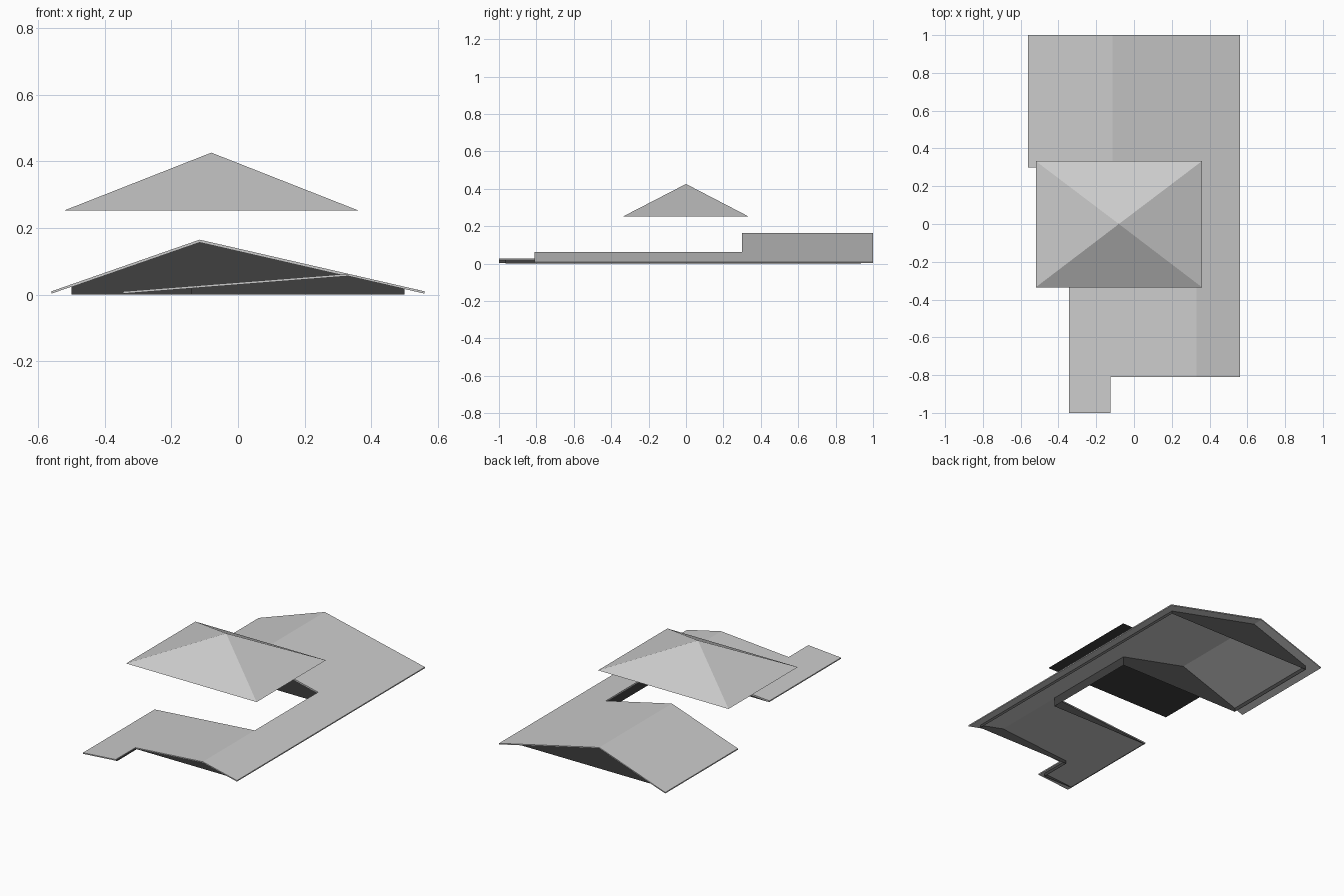
import bpy, bmesh
from mathutils import Vector

if "Cube" in bpy.data.objects:
    bpy.data.objects.remove(bpy.data.objects["Cube"])

RIDGE, VALLEY, THICK = -0.115, 0.33, 0.007


def right_slope(x):
    return 0.01 + (0.56 - x) * 0.2296


def left_slope(x):
    return 0.01 + (x + 0.56) * 0.3483


def low_slope(x):
    return 0.01 + (x + 0.345) * 0.0782


def finish(name, bm, mats=()):
    me = bpy.data.meshes.new(name)
    bm.to_mesh(me)
    bm.free()
    ob = bpy.data.objects.new(name, me)
    bpy.context.collection.objects.link(ob)
    for m in mats:
        me.materials.append(m)
    return ob


dark = bpy.data.materials.new("dark")
dark.diffuse_color = (0.05, 0.05, 0.05, 1)
dark.use_nodes = True
dark.node_tree.nodes["Principled BSDF"].inputs["Base Color"].default_value = dark.diffuse_color
light = bpy.data.materials.new("light")
light.diffuse_color = (0.8, 0.8, 0.8, 1)
light.use_nodes = True
light.node_tree.nodes["Principled BSDF"].inputs["Base Color"].default_value = light.diffuse_color

# Main roof: three sloped planes outlined in plan, thickened downward
planes = [
    (left_slope, [(-0.56, 0.3), (RIDGE, 0.3), (RIDGE, 1), (-0.56, 1)]),
    (right_slope, [(VALLEY, -0.81), (0.56, -0.81), (0.56, 1), (RIDGE, 1),
                   (RIDGE, 0.3), (VALLEY, 0.3), (VALLEY, -0.31)]),
    (low_slope, [(-0.345, -1), (-0.125, -1), (-0.125, -0.81),
                 (VALLEY, -0.81), (VALLEY, -0.31), (-0.345, -0.31)]),
]
bm = bmesh.new()
for slope, outline in planes:
    bm.faces.new([bm.verts.new((x, y, slope(x))) for x, y in outline])
bmesh.ops.remove_doubles(bm, verts=bm.verts, dist=0.002)
ext = bmesh.ops.extrude_face_region(bm, geom=bm.faces[:], use_keep_orig=True)
low = [g for g in ext["geom"] if isinstance(g, bmesh.types.BMVert)]
bmesh.ops.translate(bm, verts=low, vec=Vector((0, 0, -THICK)))
bmesh.ops.recalc_face_normals(bm, faces=bm.faces)
finish("main_roof", bm)

# Walls: closed plan loop, rising from the ground to the roof underside
loop = [(-0.5, 0.303), (RIDGE, 0.303), (0.333, 0.303), (0.333, -0.313),
        (-0.34, -0.313), (-0.34, -0.965), (-0.14, -0.965), (-0.14, -0.775),
        (VALLEY, -0.775), (0.5, -0.775), (0.5, 0.935), (RIDGE, 0.935),
        (-0.5, 0.935)]
bm = bmesh.new()
cols = []
for x, y in loop:
    other = left_slope(x) if y > 0 else low_slope(x)
    top = min(right_slope(x), other) - THICK + 0.001
    cols.append((bm.verts.new((x, y, 0)), bm.verts.new((x, y, top))))
for i, (b0, t0) in enumerate(cols):
    b1, t1 = cols[(i + 1) % len(cols)]
    bm.faces.new((b0, b1, t1, t0))
for f in bm.faces:
    f.normal_update()
# The loop runs clockwise or not: make the back wall face outward
if max(bm.faces, key=lambda f: f.calc_center_median().y).normal.y < 0:
    bmesh.ops.reverse_faces(bm, faces=bm.faces[:])
finish("walls", bm, [dark])

# Raised pyramid roof with a dark soffit
bm = bmesh.new()
base = [bm.verts.new((x, y, 0.253)) for x, y in
        [(-0.52, -0.335), (0.36, -0.335), (0.36, 0.333), (-0.52, 0.333)]]
apex = bm.verts.new((-0.08, 0, 0.426))
for i in range(4):
    bm.faces.new((base[i], base[(i + 1) % 4], apex))
bm.faces.new(base[::-1]).material_index = 1
finish("pyramid_roof", bm, [light, dark])
